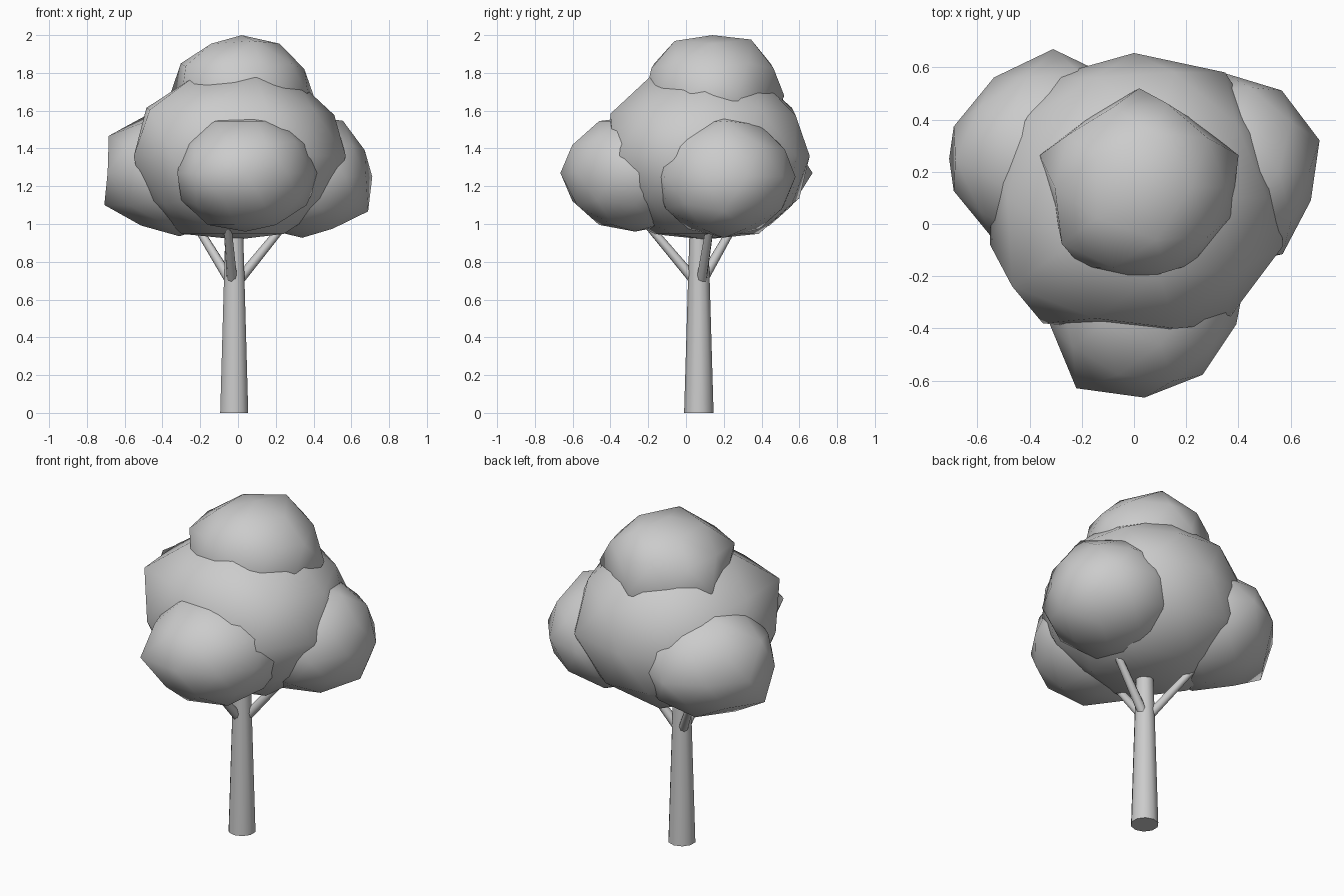
import bpy
from math import radians, sin, cos
from mathutils import Vector

if "Cube" in bpy.data.objects:
    bpy.data.objects.remove(bpy.data.objects["Cube"])


def limb(name, a, b, r1, r2, sides):
    a, b = Vector(a), Vector(b)
    d = b - a
    bpy.ops.mesh.primitive_cone_add(vertices=sides, radius1=r1, radius2=r2, depth=d.length,
                                    location=(a + b) / 2,
                                    rotation=d.to_track_quat('Z', 'Y').to_euler())
    ob = bpy.context.object
    ob.name = name
    bpy.ops.object.shade_smooth_by_angle(angle=radians(60))


def clump(name, centre, radius, bumps):
    """Low-poly squashed ball; bumps = (azimuth, elevation, radius) of single vertices."""
    bpy.ops.mesh.primitive_ico_sphere_add(subdivisions=2, radius=1, location=centre)
    ob = bpy.context.object
    ob.name = name
    verts = ob.data.vertices
    dirs = [v.co.normalized() for v in verts]
    size = [radius] * len(dirs)
    for az, el, r in bumps:
        az, el = radians(az), radians(el)
        d = Vector((cos(el) * cos(az), cos(el) * sin(az), sin(el)))
        size[max(range(len(dirs)), key=lambda i: dirs[i].dot(d))] = r
    for v, d, r in zip(verts, dirs, size):
        v.co = Vector((d.x, d.y, d.z * 0.85)) * r
    bpy.ops.object.shade_smooth()


# Trunk and three branches
limb("trunk", (-.02, .068, 0), (-.02, .068, 1.05), .078, .047, 10)
limb("branch_right", (-.005, .08, .69), (.28, .135, 1.04), .028, .02, 8)
limb("branch_front", (-.03, .055, .69), (-.06, -.24, 1.04), .028, .02, 8)
limb("branch_left", (-.035, .08, .69), (-.25, .28, 1.04), .028, .02, 8)

# Foliage clumps
clump("foliage_main", (0, .1, 1.36), .57, [
    (90, 0, .555), (54, 0, .594), (-90, 0, .51), (-18, 0, .60), (-54, 0, .594),
    (-126, 0, .594), (-162, 0, .58), (-144, 26, .645), (-72, 26, .588),
    (72, 26, .565), (108, -26, .588), (-72, 58, .58), (0, -90, .52), (0, 90, .53)])
clump("foliage_top", (.02, .14, 1.68), .38, [
    (18, 0, .40), (90, 0, .38), (162, 0, .40), (-18, 0, .37), (-54, 0, .36),
    (-90, 0, .355), (-126, 0, .376), (-162, 0, .335), (54, 0, .33), (126, 0, .33),
    (72, 58, .41), (-72, 58, .40), (-144, 26, .41), (0, 26, .37), (0, 90, .376)])
clump("foliage_front", (.04, -.27, 1.27), .38, [
    (-90, 0, .395), (-126, 0, .444), (18, 0, .42), (-18, 0, .37),
    (-72, 26, .39), (-108, -26, .39), (0, 90, .353), (0, -90, .365)])
clump("foliage_right", (.34, .2, 1.25), .38, [
    (18, 0, .39), (-18, 0, .355), (54, 0, .385), (-54, 0, .39), (-90, 0, .365),
    (0, 58, .41), (0, 26, .37), (0, -31, .41), (0, 90, .385)])
clump("foliage_left", (-.31, .25, 1.27), .385, [
    (90, 0, .42), (162, 0, .40), (-162, 0, .40), (180, -26, .445),
    (180, 31, .44), (144, 58, .42), (0, -90, .394)])
